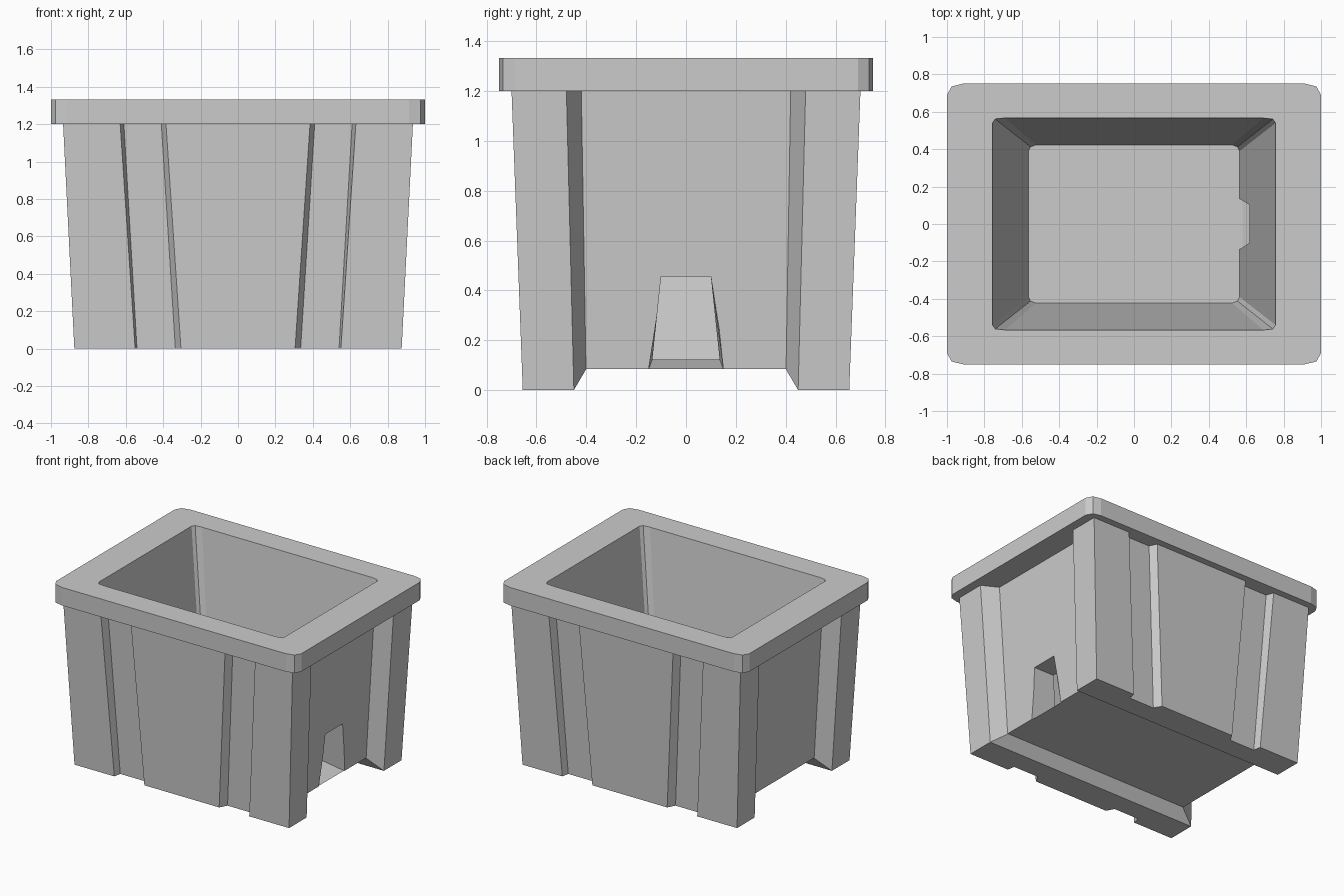
import bpy, bmesh

if "Cube" in bpy.data.objects:
    bpy.data.objects.remove(bpy.data.objects["Cube"])


def loft(name, rings):
    """Closed solid skinned through rings of matching 3D points."""
    bm = bmesh.new()
    loops = [[bm.verts.new(p) for p in r] for r in rings]
    n = len(loops[0])
    for a, b in zip(loops, loops[1:]):
        for i in range(n):
            j = (i + 1) % n
            bm.faces.new((a[i], a[j], b[j], b[i]))
    bm.faces.new(loops[0][::-1])
    bm.faces.new(loops[-1])
    bmesh.ops.recalc_face_normals(bm, faces=bm.faces)
    me = bpy.data.meshes.new(name)
    bm.to_mesh(me)
    bm.free()
    ob = bpy.data.objects.new(name, me)
    bpy.context.collection.objects.link(ob)
    return ob


def ring(quarter, z):
    """Mirror a quarter outline (from +x round to +y) into a full loop."""
    q = quarter
    full = (q + [(-x, y) for x, y in q[::-1]]
            + [(-x, -y) for x, y in q] + [(x, -y) for x, y in q[::-1]])
    return [(x, y, z) for x, y in full]


def lerp(a, b, t):
    return [(p[0] + (q[0] - p[0]) * t, p[1] + (q[1] - p[1]) * t) for p, q in zip(a, b)]


def boolean(target, other, op):
    m = target.modifiers.new(other.name, 'BOOLEAN')
    m.object, m.operation, m.solver = other, op, 'EXACT'
    bpy.context.view_layer.objects.active = target
    bpy.ops.object.modifier_apply(modifier=m.name)
    bpy.data.objects.remove(other, do_unlink=True)


# Tapered body with grooved long sides and recessed ends
bottom = [(.76, .40), (.875, .45), (.875, .655), (.55, .655),
          (.54, .60), (.335, .60), (.305, .655)]
top = [(.82, .42), (.935, .48), (.935, .70), (.63, .70),
       (.61, .645), (.41, .645), (.385, .70)]
tub = loft("tub", [ring(bottom, 0), ring(lerp(bottom, top, 1.05), 1.26)])

# Overhanging rim with clipped corners
rim_q = [(1, .69), (.975, .735), (.915, .75)]
rim = loft("rim", [ring(rim_q, 1.2), ring(rim_q, 1.333)])
boolean(tub, rim, 'UNION')

# Inner cavity
floor_q = [(.565, .39), (.553, .412), (.525, .423)]
mouth_q = [(.757, .54), (.742, .561), (.69, .567)]
cavity = loft("cavity", [ring(floor_q, .12), ring(lerp(floor_q, mouth_q, 1.1), .12 + 1.213 * 1.1)])
boolean(tub, cavity, 'DIFFERENCE')

# Channel along the underside, leaving two runners
section = [(-.509, -.1), (.509, -.1), (.40, .085), (-.40, .085)]
channel = loft("channel", [[(x, y, z) for y, z in section] for x in (-1.1, 1.1)])
boolean(tub, channel, 'DIFFERENCE')

# Flared opening through the right end
stations = [(.95, .165, .045), (.58, .135, .1225), (.50, .135, .1225)]
opening = loft("opening", [[(x, -w, z), (x, w, z), (x, .10, .455), (x, -.10, .455)]
                           for x, w, z in stations])
boolean(tub, opening, 'DIFFERENCE')
